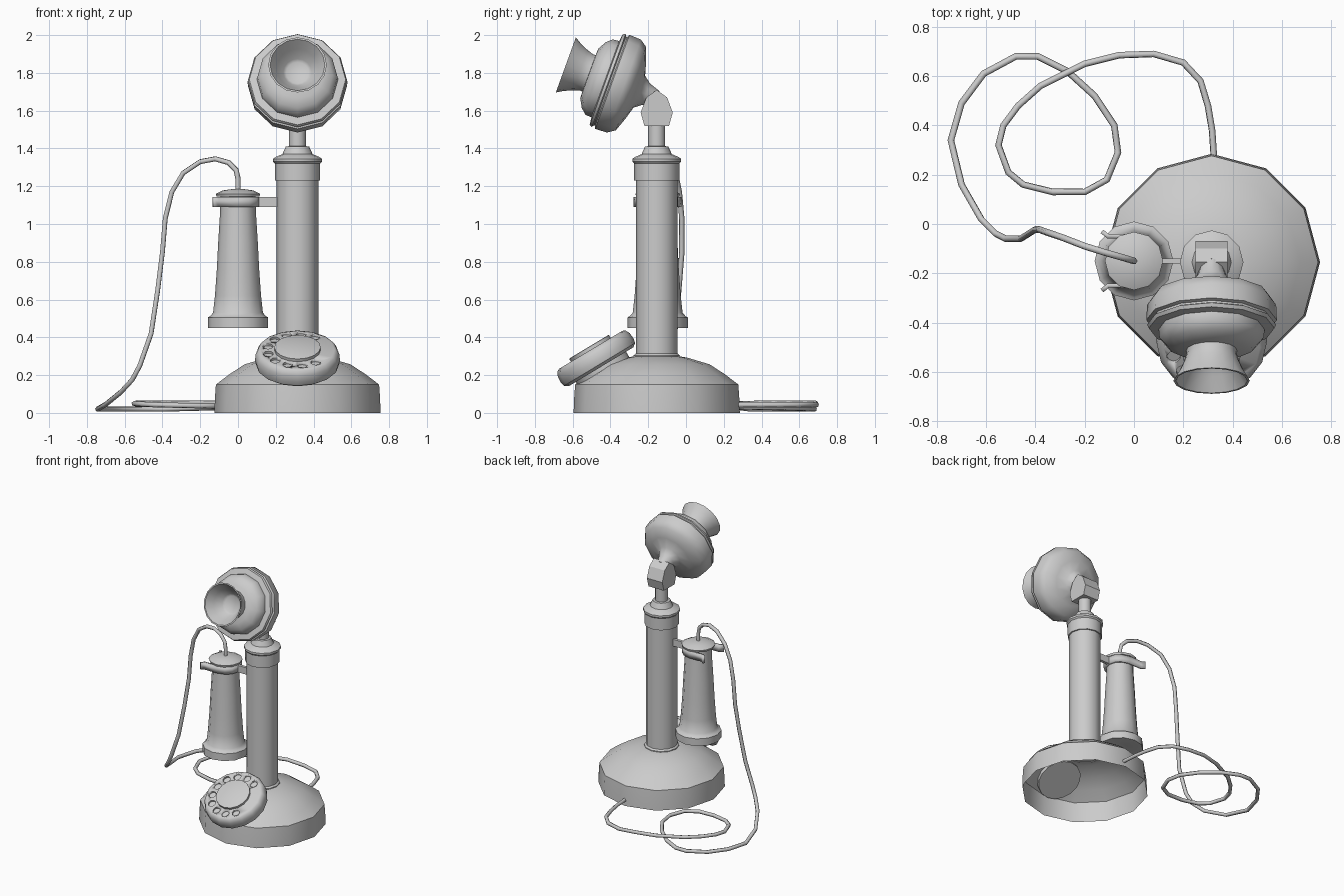
import bpy, bmesh
from math import sin, cos, pi, radians
from mathutils import Vector, Matrix

if "Cube" in bpy.data.objects:
    bpy.data.objects.remove(bpy.data.objects["Cube"])

AX, AY = 0.315, -0.155          # stand axis


def finish(name, bm, loc=(0, 0, 0), tilt=0, angle=40):
    bmesh.ops.recalc_face_normals(bm, faces=bm.faces)
    me = bpy.data.meshes.new(name)
    bm.to_mesh(me)
    bm.free()
    ob = bpy.data.objects.new(name, me)
    bpy.context.collection.objects.link(ob)
    ob.location = loc
    ob.rotation_euler = (radians(tilt), 0, 0)
    smooth(ob, angle)
    return ob


def smooth(ob, angle=40):
    bpy.ops.object.select_all(action='DESELECT')
    bpy.context.view_layer.objects.active = ob
    ob.select_set(True)
    bpy.ops.object.shade_smooth_by_angle(angle=radians(angle))


def lathe(name, profile, sides=12, loc=(0, 0, 0), tilt=0, angle=40):
    """Revolve (radius, height) points; a radius of 0 closes to a pole."""
    bm = bmesh.new()
    rings = []
    for r, z in profile:
        if r == 0:
            rings.append([bm.verts.new((0, 0, z))] * sides)
        else:
            rings.append([bm.verts.new((r * cos(2 * pi * i / sides),
                                        r * sin(2 * pi * i / sides), z)) for i in range(sides)])
    for a, b in zip(rings, rings[1:]):
        for i in range(sides):
            j = (i + 1) % sides
            bm.faces.new(list(dict.fromkeys((a[i], a[j], b[j], b[i]))))
    return finish(name, bm, loc, tilt, angle)


# Base: open underneath
lathe("base", [(.44, 0), (.437, .08), (.432, .15), (.36, .205), (.28, .257),
               (.16, .293), (.115, .3), (0, .3)], 12, (AX, AY, 0))

# Column, collar and neck
lathe("column", [(.122, .295), (.122, .305), (.11, .315), (.11, 1.23)], 12, (AX, AY, 0))
lathe("collar", [(.11, 1.23), (.12, 1.23), (.12, 1.32), (.129, 1.33), (.129, 1.345),
                 (.115, 1.355), (.08, 1.37), (.062, 1.41), (.045, 1.412), (.045, 1.53)],
      12, (AX, AY, 0))

# Knuckle: side outline extruded across x
bm = bmesh.new()
outline = [(-.22, 1.52), (-.09, 1.52), (-.07, 1.59), (-.10, 1.67),
           (-.155, 1.71), (-.21, 1.67), (-.24, 1.59)]
face = bm.faces.new([bm.verts.new((AX - .065, y, z)) for y, z in outline])
ext = bmesh.ops.extrude_face_region(bm, geom=[face])
bmesh.ops.translate(bm, vec=(.13, 0, 0),
                    verts=[v for v in ext["geom"] if isinstance(v, bmesh.types.BMVert)])
bm.faces.new([bm.verts.new((AX - .065, y, z)) for y, z in outline]) if not face.is_valid else None
finish("knuckle", bm, angle=30)

# Transmitter head, tilted back
HEAD = (AX, -.155, 1.667)
lathe("transmitter_body", [(0, -.02), (.04, 0), (.06, .06), (.09, .098), (.16, .118), (.235, .145),
                           (.262, .185), (.265, .25), (.25, .256), (.25, .264), (.262, .27),
                           (.255, .285), (.215, .29), (.212, .325), (.185, .355), (.14, .38), (0, .385)],
      12, HEAD, 70)
lathe("mouthpiece", [(.105, .365), (.102, .395), (.113, .43), (.133, .475), (.155, .512),
                     (.145, .512), (.11, .455), (.075, .40), (.06, .388), (0, .388)],
      16, HEAD, 70)

# Dial
DIAL, DT = (AX, -.45, .244), 31
dial = lathe("dial_body", [(0, 0), (.2, 0), (.22, .015), (.225, .04), (.222, .075),
                           (.21, .098), (.195, .105), (0, .105)], 16, DIAL, DT)
lathe("dial_plate", [(.123, .10), (.123, .122), (.118, .124), (0, .124)], 16, DIAL, DT, 30)
lathe("dial_mount", [(.155, .02), (.155, -.045), (0, -.045)], 16, DIAL, DT)

# Finger holes sunk around the dial, with a gap at the right
bm = bmesh.new()
for k in range(10):
    a = radians(55 + 28 * k)
    bmesh.ops.create_cone(bm, cap_ends=True, segments=10, radius1=.027, radius2=.027, depth=.03,
                          matrix=Matrix.Translation((.16 * cos(a), .16 * sin(a), .107)))
cutter = finish("finger_hole_cutter", bm, DIAL, DT)
cutter.hide_render = True
bpy.context.view_layer.update()
mod = dial.modifiers.new("holes", 'BOOLEAN')
mod.operation, mod.solver, mod.object = 'DIFFERENCE', 'EXACT', cutter
bpy.ops.object.select_all(action='DESELECT')
bpy.context.view_layer.objects.active = dial
dial.select_set(True)
bpy.ops.object.modifier_move_to_index(modifier="holes", index=0)
bpy.ops.object.modifier_apply(modifier="holes")
bpy.data.objects.remove(cutter)

# Receiver hanging on its fork
lathe("receiver", [(0, .47), (.05, .465), (.14, .45), (.16, .45), (.16, .505), (.148, .512),
                   (.132, .53), (.122, .62), (.112, .76), (.105, .9), (.095, 1.06), (.092, 1.145),
                   (.113, 1.145), (.118, 1.16), (.08, 1.178), (.03, 1.185), (0, 1.187)],
      12, (0, -.15, 0))

# Fork: U-shaped strip with flared tips
half = [(-.13, .12), (-.105, .1), (0, .1), (.055, .085), (.09, .055)]
path = half + [(.105, 0)] + [(x, -y) for x, y in reversed(half)]
bm = bmesh.new()
cols = [[bm.verts.new((x, y, z)) for z in (1.09, 1.142)] for x, y in path]
for a, b in zip(cols, cols[1:]):
    bm.faces.new((a[0], b[0], b[1], a[1]))
fork = finish("receiver_fork", bm, (0, -.15, 0))
sol = fork.modifiers.new("thickness", 'SOLIDIFY')
sol.thickness, sol.offset = .018, 0

# Arm joining fork to column
bm = bmesh.new()
bmesh.ops.create_cube(bm, size=1, matrix=Matrix.Translation((.16, -.15, 1.116))
                      @ Matrix.Diagonal((.12, .022, .052, 1)))
finish("fork_arm", bm)

# Cord: hanging part, then the loop on the floor
hang = [(0, -.15, 1.17), (0, -.15, 1.24), (-.01, -.147, 1.285), (-.05, -.135, 1.325),
        (-.12, -.115, 1.345), (-.2, -.09, 1.33), (-.29, -.055, 1.27), (-.35, -.035, 1.17),
        (-.385, -.022, 1.03), (-.4, -.022, .85), (-.425, -.038, .65), (-.46, -.06, .42),
        (-.52, -.06, .25), (-.61, .01, .12), (-.7, .16, .045)]
hang[-2:] = [(-.56, -.04, .175), (-.62, .02, .11), (-.7, .16, .045)]
floor = [(-.743, .34), (-.70, .49), (-.61, .61), (-.48, .68), (-.39, .68), (-.27, .62),
         (-.16, .52), (-.08, .40), (-.065, .29), (-.11, .18), (-.2, .13), (-.33, .13),
         (-.45, .16), (-.51, .21), (-.55, .32), (-.53, .40), (-.47, .48), (-.38, .56),
         (-.2, .65), (-.06, .685), (.08, .69), (.2, .655), (.27, .58), (.3, .48),
         (.317, .38), (.325, .26)]
pts = hang + [(x, y, .02 + .032 * min(1, max(0, i - 4) / 11)) if i < 20 else (x, y, .042)
              for i, (x, y) in enumerate(floor)]
cu = bpy.data.curves.new("cord", 'CURVE')
cu.dimensions = '3D'
cu.bevel_depth, cu.bevel_resolution, cu.use_fill_caps = .014, 1, True
sp = cu.splines.new('POLY')
sp.points.add(len(pts) - 1)
for p, co in zip(sp.points, pts):
    p.co = (*co, 1)
cord = bpy.data.objects.new("cord", cu)
bpy.context.collection.objects.link(cord)
